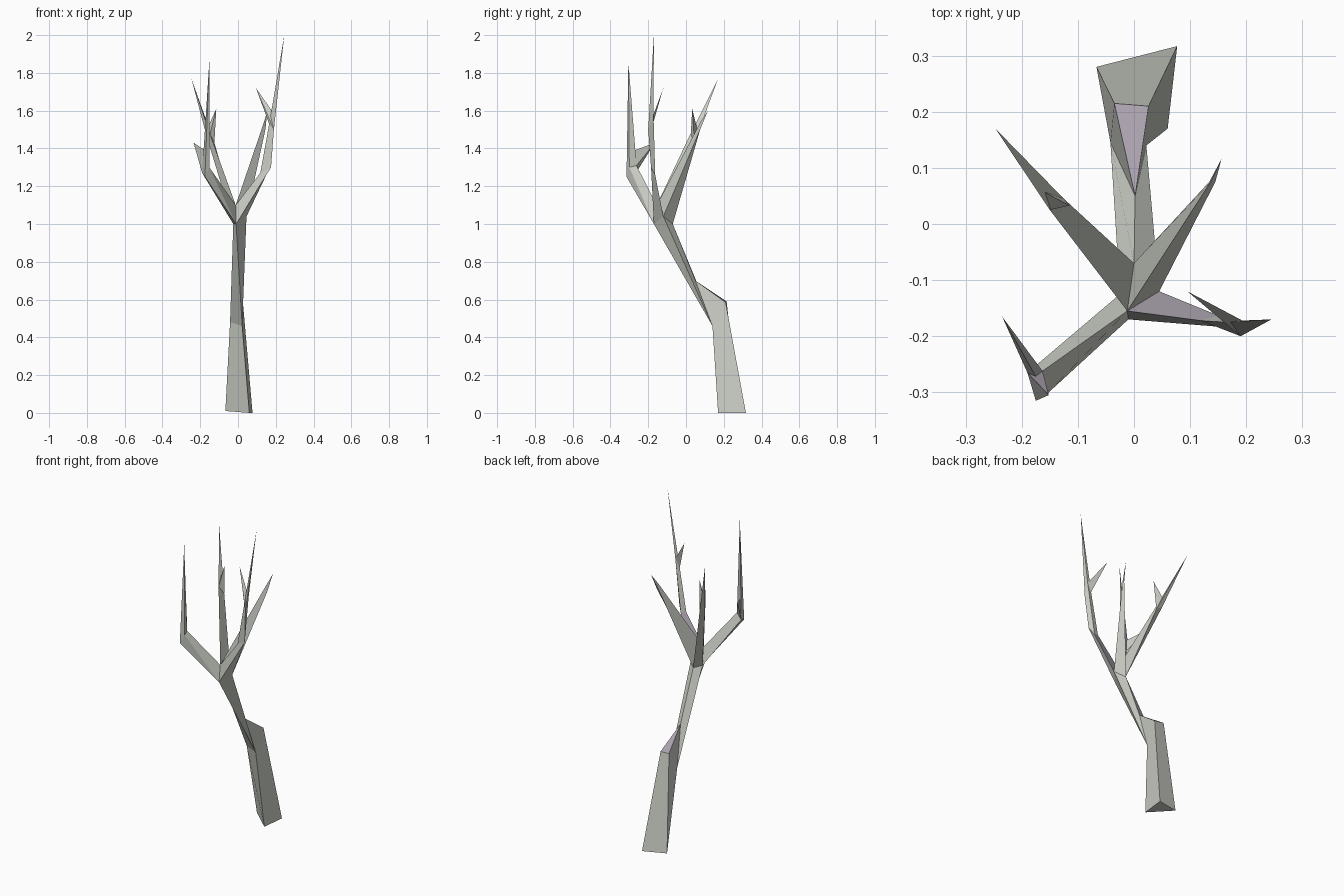
import bpy, bmesh

if "Cube" in bpy.data.objects:
    bpy.data.objects.remove(bpy.data.objects["Cube"])


def make_material(name, rgb):
    mat = bpy.data.materials.new(name)
    mat.diffuse_color = (*rgb, 1)
    mat.use_nodes = True
    mat.node_tree.nodes["Principled BSDF"].inputs["Base Color"].default_value = mat.diffuse_color
    return mat


BARK = make_material("grey_bark", (0.60, 0.62, 0.565))
PALE = make_material("mauve_bark", (0.42, 0.375, 0.435))


def loft(name, rings, pale=(), keep_base=False):
    """Skin a row of equal-length rings; pale holds (segment, side) pairs."""
    bm = bmesh.new()
    cache = {}

    def vert(p):
        if p not in cache:
            cache[p] = bm.verts.new(p)
        return cache[p]

    def face(points, mat=0):
        vs = list(dict.fromkeys(vert(p) for p in points))
        if len(vs) > 2:
            f = bm.faces.new(vs)
            f.material_index = mat
            return f

    n = len(rings[0])
    for s, (lo, hi) in enumerate(zip(rings, rings[1:])):
        for i in range(n):
            j = (i + 1) % n
            face((lo[i], lo[j], hi[j], hi[i]), int((s, i) in pale))
    caps = [face(rings[0]), face(rings[-1])]
    bmesh.ops.recalc_face_normals(bm, faces=bm.faces[:])
    # joints between parts stay open; only the foot is closed
    drop = [f for f in caps[keep_base:] if f]
    if drop:
        bmesh.ops.delete(bm, geom=drop, context='FACES_ONLY')
    mesh = bpy.data.meshes.new(name)
    bm.to_mesh(mesh)
    bm.free()
    mesh.materials.append(BARK)
    mesh.materials.append(PALE)
    obj = bpy.data.objects.new(name, mesh)
    bpy.context.collection.objects.link(obj)
    return obj


def spike(name, base, tip):
    return loft(name, [base, [tip] * len(base)])


# Crown joint shared by trunk and branches
front = (-0.01, -0.17, 1.0)
right = (0.045, -0.12, 1.04)
back = (0.0, -0.07, 1.0)
left = (-0.025, -0.125, 1.0)
fork = (-0.012, -0.155, 1.10)

# Trunk: triangular foot, bent knee, leaning upper part
foot_l, foot_b, foot_r = (-0.067, 0.28, 0.01), (0.077, 0.317, 0.0), (0.06, 0.17, 0.0)
knee_fr, knee_fl = (0.022, 0.14, 0.46), (-0.042, 0.145, 0.48)
shoulder = (0.002, 0.05, 0.70)
loft("trunk", [
    [foot_l, foot_b, foot_r, foot_r, foot_l],
    [(-0.035, 0.215, 0.59), (0.026, 0.21, 0.585), knee_fr, knee_fr, knee_fl],
    [shoulder, shoulder, knee_fr, knee_fr, knee_fl],
    [back, back, right, front, left],
], pale={(1, 0)}, keep_base=True)

# Front left branch with upright spike and twig
elbow_l, elbow_in = (-0.19, -0.265, 1.27), (-0.163, -0.262, 1.31)
tip = (-0.152, -0.305, 1.86)
loft("front_left_branch", [
    [front, front, left, fork],
    [(-0.152, -0.300, 1.30), (-0.175, -0.315, 1.25), elbow_l, elbow_in],
    [tip] * 4,
], pale={(1, 2)})
spike("front_left_twig",
      [elbow_l, elbow_in, (-0.175, -0.272, 1.39)], (-0.235, -0.165, 1.43))

# Back left branch and twig
ring = [(-0.165, 0.05, 1.46), (-0.125, 0.045, 1.43), (-0.15, 0.025, 1.48)]
loft("back_left_branch", [[left, back, fork], ring, [(-0.247, 0.17, 1.77)] * 3])
spike("back_left_twig",
      [(-0.165, 0.06, 1.50), (-0.125, 0.045, 1.43), (-0.15, 0.025, 1.47)],
      (-0.115, 0.033, 1.61))

# Right branch, double bend, and twig
ring = [(0.19, -0.20, 1.50), (0.165, -0.175, 1.53), (0.193, -0.172, 1.58)]
loft("right_branch", [
    [front, right, fork],
    [(0.175, -0.185, 1.30), (0.150, -0.163, 1.26), (0.118, -0.172, 1.27)],
    [ring[0], ring[2], ring[1]],
    [(0.245, -0.17, 2.0)] * 3,
], pale={(0, 1)})
spike("right_twig", ring, (0.095, -0.12, 1.72))

# Back right branch: one long straight spike
loft("back_right_branch", [
    [right, back, fork],
    [(0.145, 0.075, 1.50), (0.134, 0.075, 1.50), (0.136, 0.074, 1.535)],
    [(0.156, 0.116, 1.60)] * 3,
])
